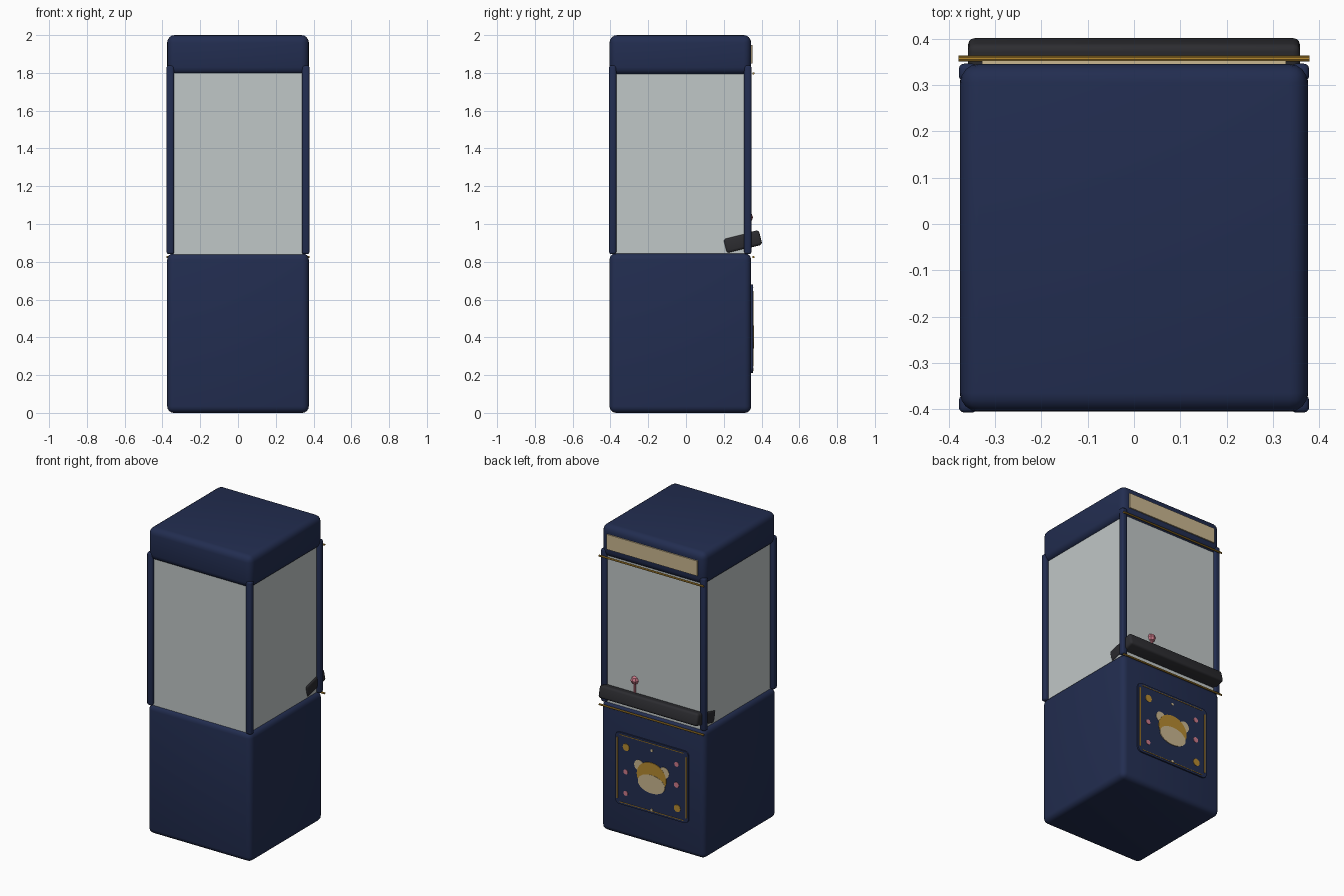
import bpy, math

if "Cube" in bpy.data.objects:
    bpy.data.objects.remove(bpy.data.objects["Cube"])

def material(name, r, g, b, a=1.0):
    lin = lambda c: (c / 255 / 12.92) if c < 10 else ((c / 255 + 0.055) / 1.055) ** 2.4
    m = bpy.data.materials.new(name)
    m.diffuse_color = (lin(r), lin(g), lin(b), a)
    m.use_nodes = True
    m.node_tree.nodes["Principled BSDF"].inputs["Base Color"].default_value = m.diffuse_color
    return m

NAVY = material("navy", 34, 45, 80)
GLASS = material("pale_glass", 192, 199, 199)
DARK = material("charcoal", 44, 44, 48)
GOLD = material("gold", 182, 138, 48)
CREAM = material("cream", 202, 183, 144)
PINK = material("pink", 205, 122, 138)

def finish(name, mat):
    o = bpy.context.object
    o.name = name
    o.data.materials.append(mat)
    return o

def box(name, mat, x0, x1, y0, y1, z0, z1, bevel=0.0, segs=3, rot=0.0):
    bpy.ops.mesh.primitive_cube_add(size=1, location=((x0 + x1) / 2, (y0 + y1) / 2, (z0 + z1) / 2))
    o = finish(name, mat)
    o.scale = (x1 - x0, y1 - y0, z1 - z0)
    bpy.ops.object.transform_apply(location=False, rotation=False, scale=True)
    o.rotation_euler.x = rot
    if bevel:
        m = o.modifiers.new("bevel", 'BEVEL')
        m.width, m.segments = bevel, segs
        bpy.ops.object.modifier_apply(modifier="bevel")
        bpy.ops.object.shade_smooth_by_angle(angle=math.radians(40))
    return o

def disc(name, mat, x, z, rx, rz, y1, sides=20):
    # thin plate facing +y, standing on the door
    bpy.ops.mesh.primitive_cylinder_add(vertices=sides, radius=1, depth=1,
                                        location=(x, y1 - 0.003, z), rotation=(math.pi / 2, 0, 0))
    o = finish(name, mat)
    o.scale = (rx, rz, 0.006)
    return o

# cabinet
box("base_cabinet", NAVY, -.375, .375, -.405, .345, 0, .845, .035, 4)
box("top_cabinet", NAVY, -.375, .375, -.405, .345, 1.79, 2.0, .04, 4)

# corner posts
for sx in (-1, 1):
    for y in (-.388, .327):
        box("corner_post", NAVY, sx * .358 - .02, sx * .358 + .02, y - .019, y + .019, .84, 1.84, .012)

# glass walls
for sx in (-1, 1):
    box("side_glass", GLASS, sx * .347 - .004, sx * .347 + .004, -.375, .313, .835, 1.81)
for y in (-.384, .325):
    box("end_glass", GLASS, -.342, .342, y - .004, y + .004, .835, 1.81)

# sloping control panel
box("control_panel", DARK, -.358, .358, .202, .398, .866, .946, .015, 3, math.radians(14))

# joystick
bpy.ops.mesh.primitive_cylinder_add(vertices=8, radius=.009, depth=.1, location=(.14, .328, .975))
finish("joystick_stem", PINK)
bpy.ops.mesh.primitive_uv_sphere_add(segments=8, ring_count=4, radius=.027, location=(.14, .328, 1.035))
finish("joystick_knob", PINK)

# gold trim rods
for z in (.825, 1.797):
    bpy.ops.mesh.primitive_cylinder_add(vertices=10, radius=.006, depth=.757,
                                        location=(0, .357, z), rotation=(0, math.pi / 2, 0))
    finish("trim_rod", GOLD)

# lit sign above the window
box("sign_panel", CREAM, -.328, .328, .34, .353, 1.85, 1.948)

# front door with rounded corners
bpy.ops.mesh.primitive_cube_add(size=1, location=(0, .347, .445))
door = finish("front_door", NAVY)
door.scale = (.53, .014, .47)
bpy.ops.object.transform_apply(location=False, rotation=False, scale=True)
door.data.attributes.new("bevel_weight_edge", 'FLOAT', 'EDGE')
for e in door.data.edges:
    a, b = (door.data.vertices[i].co for i in e.vertices)
    if abs(a.y - b.y) > .001:
        door.data.attributes["bevel_weight_edge"].data[e.index].value = 1.0
mod = door.modifiers.new("bevel", 'BEVEL')
mod.limit_method, mod.width, mod.segments = 'WEIGHT', .03, 4

# gold border on the door
for s in (-1, 1):
    box("border_upright", GOLD, s * .25 - .004, s * .25 + .004, .35, .3565, .245, .645)
    box("border_rail", GOLD, -.23, .23, .35, .3565, .445 + s * .22 - .002, .445 + s * .22 + .002)

# painted animal face
for s in (-1, 1):
    disc("face_ear", CREAM, s * .09, .50, .036, .036, .3565)
disc("face_head", GOLD, 0, .447, .107, .095, .3575, 28)
disc("face_muzzle", CREAM, 0, .402, .098, .06, .359, 28)

# painted dots
for x, z, r, mat in ((.185, .593, .024, GOLD), (.188, .432, .016, PINK), (.188, .292, .016, PINK),
                     (-.18, .58, .016, PINK), (-.18, .445, .018, PINK), (-.185, .293, .024, GOLD),
                     (0, .622, .009, CREAM), (0, .232, .009, CREAM)):
    disc("door_dot", mat, x, z, r, r, .3565, 12)
